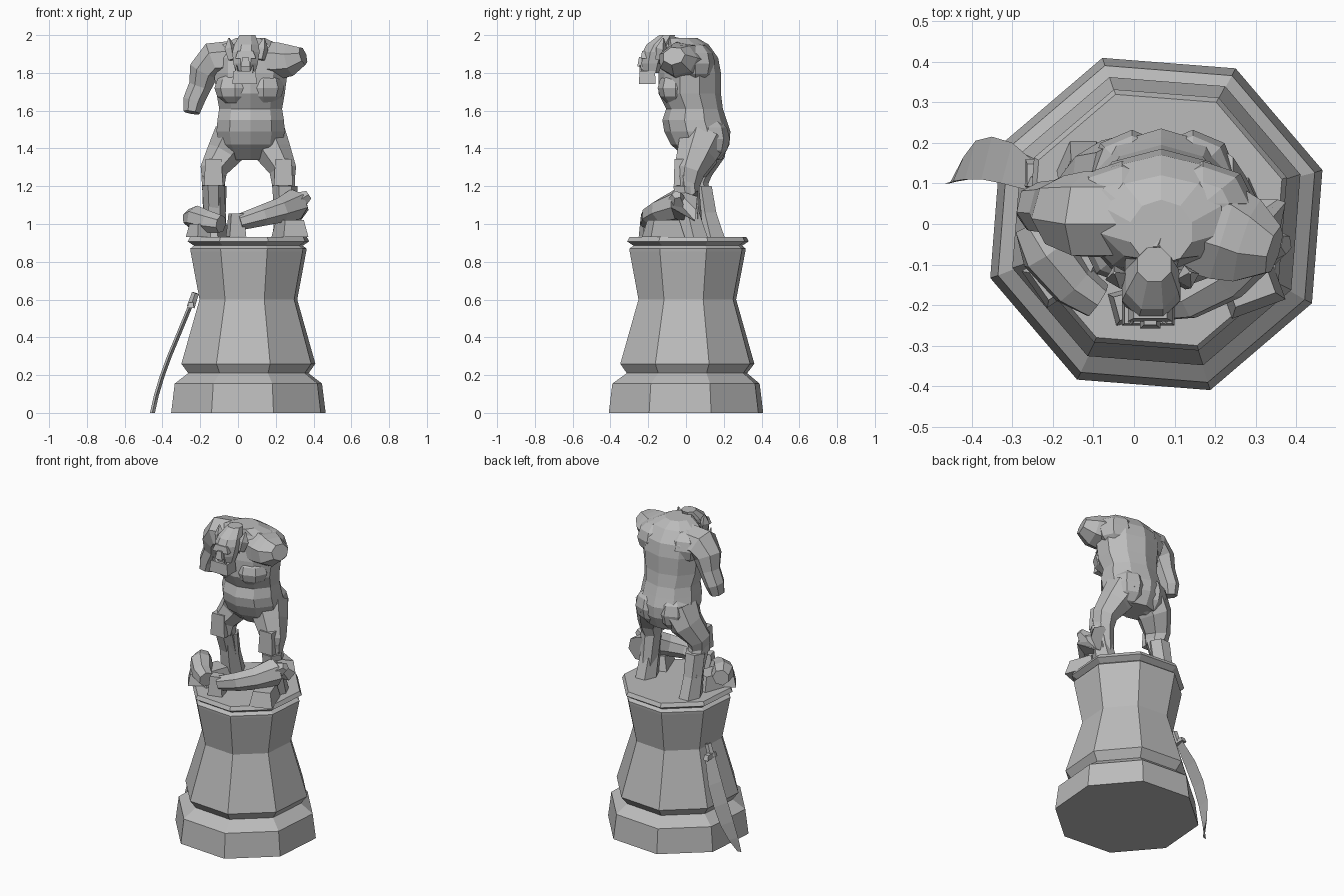
import bpy, bmesh, math
from mathutils import Vector, Matrix

default_cube = bpy.data.objects.get("Cube")
if default_cube:
    bpy.data.objects.remove(default_cube)

# One stone material for everything
stone = bpy.data.materials.new("grey stone")
stone.use_nodes = True
colour = (0.5, 0.5, 0.5, 1)
stone.diffuse_color = colour
stone.node_tree.nodes["Principled BSDF"].inputs["Base Color"].default_value = colour


def finish(name, bm):
    """Turn a bmesh into a flat shaded stone object."""
    bmesh.ops.recalc_face_normals(bm, faces=bm.faces)
    mesh = bpy.data.meshes.new(name)
    bm.to_mesh(mesh)
    bm.free()
    mesh.materials.append(stone)
    obj = bpy.data.objects.new(name, mesh)
    bpy.context.collection.objects.link(obj)


def skin(name, rings):
    """Bridge equal rings of points and cap both ends."""
    bm = bmesh.new()
    loops = [[bm.verts.new(point) for point in ring] for ring in rings]
    sides = len(loops[0])
    for lower, upper in zip(loops, loops[1:]):
        for i in range(sides):
            j = (i + 1) % sides
            bm.faces.new((lower[i], lower[j], upper[j], upper[i]))
    bm.faces.new(loops[0])
    bm.faces.new(loops[-1])
    finish(name, bm)


def circle(sides, turn):
    angles = [math.radians(turn) + math.tau * i / sides for i in range(sides)]
    return [(math.cos(angle), math.sin(angle)) for angle in angles]


def stack(name, levels, sides=8, turn=22.5):
    """Horizontal rings, each given as x, y, z, x radius, y radius."""
    unit = circle(sides, turn)
    skin(name, [[(x + rx * c, y + ry * s, z) for c, s in unit]
                for x, y, z, rx, ry in levels])


def limb(name, joints, sides=7, flat=1.0):
    """Tapered limb through joints, each given as x, y, z, radius."""
    points = [Vector(joint[:3]) for joint in joints]
    unit = circle(sides, 15)
    rings = []
    for i, point in enumerate(points):
        along = points[min(i + 1, len(points) - 1)] - points[max(i - 1, 0)]
        along.normalize()
        side = along.cross(Vector((0, 1, 0))).normalized()
        other = along.cross(side)
        radius = joints[i][3]
        rings.append([point + radius * (c * side + flat * s * other)
                      for c, s in unit])
    skin(name, rings)


def lump(name, centre, size):
    """Rounded mass with broad facets."""
    bm = bmesh.new()
    bmesh.ops.create_uvsphere(bm, u_segments=8, v_segments=6, radius=1)
    place = Matrix.Translation(centre) @ Matrix.Diagonal((*size, 1))
    bmesh.ops.transform(bm, matrix=place, verts=bm.verts)
    finish(name, bm)


def block(name, centre, size, turn=0, taper=0.75):
    """Box with a narrower top."""
    bm = bmesh.new()
    bmesh.ops.create_cube(bm, size=1)
    for vert in bm.verts:
        if vert.co.z > 0:
            vert.co.x *= taper
            vert.co.y *= taper
    place = (Matrix.Translation(centre) @ Matrix.Rotation(math.radians(turn), 4, "Z")
             @ Matrix.Diagonal((*size, 1)))
    bmesh.ops.transform(bm, matrix=place, verts=bm.verts)
    finish(name, bm)


# Eight sided pedestal with waist and mouldings, leaning back slightly
outline = [(0.43, 0, 0), (0.41, 0.155, 0), (0.335, 0.21, 0.005), (0.373, 0.26, 0.007),
           (0.272, 0.6, 0.007), (0.322, 0.855, 0.008), (0.324, 0.87, 0.008),
           (0.302, 0.885, 0.01), (0.338, 0.908, 0.01), (0.325, 0.932, 0.01)]
stack("pedestal", [(0.055, y, z, r, r) for r, z, y in outline], turn=18)

# Torso, from hips to hunched shoulders
body = [(1.34, 0.1, 0.12, 0.09), (1.42, 0.075, 0.175, 0.155), (1.49, 0.06, 0.19, 0.175),
        (1.55, 0.045, 0.185, 0.17), (1.61, 0.045, 0.175, 0.15), (1.69, 0.02, 0.19, 0.165),
        (1.8, 0.02, 0.205, 0.165), (1.88, 0.02, 0.205, 0.15), (1.95, 0.01, 0.155, 0.11),
        (1.985, -0.02, 0.08, 0.08)]
stack("torso", [(0.067, y, z, rx, ry) for z, y, rx, ry in body], sides=10, turn=18)
for label, sign in (("left", 1), ("right", -1)):
    lump(label + "_chest", (0.06 + sign * 0.075, -0.055, 1.72), (0.11, 0.095, 0.09))
    lump(label + "_buttock", (0.07 + sign * 0.075, 0.12, 1.45), (0.11, 0.112, 0.12))
    lump(label + "_shoulder_blade", (0.07 + sign * 0.1, 0.05, 1.85), (0.13, 0.105, 0.11))

# Broken arms still joined to the body
limb("right_arm_stump", [(-0.04, 0.02, 1.87, 0.1), (-0.13, 0.02, 1.865, 0.1),
                         (-0.18, 0.03, 1.81, 0.082), (-0.2, 0.04, 1.73, 0.062),
                         (-0.235, 0.04, 1.65, 0.058), (-0.245, 0.03, 1.59, 0.045)], flat=1.1)
limb("left_arm_stump", [(0.1, 0.01, 1.87, 0.1), (0.22, -0.025, 1.865, 0.1),
                        (0.28, -0.045, 1.87, 0.088), (0.345, -0.065, 1.89, 0.05)], flat=1.25)

# Neck and head
limb("neck", [(0.055, 0.05, 1.88, 0.1), (0.05, -0.06, 1.895, 0.095), (0.045, -0.15, 1.89, 0.07)])
stack("head", [(0.04, -0.18, 1.8, 0.055, 0.05), (0.04, -0.175, 1.85, 0.07, 0.065),
               (0.042, -0.16, 1.91, 0.078, 0.075), (0.045, -0.14, 1.95, 0.07, 0.075),
               (0.05, -0.1, 2.0, 0.045, 0.045)])
block("jaw", (0.035, -0.205, 1.775), (0.13, 0.09, 0.07), taper=0.9)
block("brow", (0.04, -0.21, 1.895), (0.11, 0.06, 0.04))
block("nose", (0.04, -0.235, 1.86), (0.05, 0.045, 0.05), taper=0.6)
for label, sign in (("left", 1), ("right", -1)):
    x = 0.045 + sign * 0.075
    limb(label + "_ear", [(x, -0.14, 1.87, 0.022), (x + sign * 0.012, -0.13, 1.93, 0.03),
                          (x + sign * 0.018, -0.12, 1.985, 0.004)], sides=4)
    limb(label + "_tusk", [(0.035 + sign * 0.04, -0.235, 1.8, 0.012),
                           (0.035 + sign * 0.043, -0.245, 1.84, 0.003)], sides=4)

# Legs: thigh, knee, shin, boot and foot
legs = [("left", 0.15, 0.24, 0.25, 0.0, 0.04, 0.275, -0.12, 20),
        ("right", -0.02, -0.13, -0.125, 0.04, 0.13, -0.14, -0.06, -20)]
for label, hip_x, knee_x, foot_x, knee_y, foot_y, toe_x, toe_y, turn in legs:
    limb(label + "_thigh", [(hip_x, 0.09, 1.46, 0.115),
                            ((hip_x + knee_x) / 2, knee_y + 0.055, 1.37, 0.097),
                            (knee_x, knee_y + 0.015, 1.28, 0.074),
                            (knee_x, knee_y, 1.2, 0.06)], flat=1.15)
    block(label + "_knee", (knee_x, knee_y - 0.035, 1.275), (0.1, 0.06, 0.14), taper=0.85)
    limb(label + "_shin", [(knee_x, knee_y, 1.26, 0.065), (foot_x, foot_y, 0.95, 0.05)])
    stack(label + "_boot", [(foot_x, foot_y, 0.932, 0.065, 0.085),
                            (foot_x, foot_y - 0.03, 1.06, 0.06, 0.07),
                            (foot_x, foot_y - 0.05, 1.2, 0.065, 0.065)], sides=6, turn=0)
    block(label + "_foot", (toe_x, toe_y, 0.975), (0.14, 0.19, 0.09), turn)

# Left arm lying across the feet, raised at the broken end
limb("fallen_left_arm", [(0.29, 0.055, 1.09, 0.085), (0.29, -0.05, 1.1, 0.085),
                         (0.22, -0.13, 1.07, 0.068), (0.13, -0.18, 1.045, 0.058),
                         (0.01, -0.2, 1.01, 0.045)])
limb("fallen_arm_splinter", [(0.29, -0.05, 1.1, 0.07), (0.375, -0.05, 1.155, 0.025)], sides=5)
block("fallen_left_hand", (-0.01, -0.2, 0.995), (0.09, 0.08, 0.12), 15)

# Right forearm and fist fallen beside the other foot
limb("fallen_right_forearm", [(-0.25, 0.0, 1.03, 0.05), (-0.215, -0.07, 1.03, 0.068),
                              (-0.15, -0.15, 1.01, 0.06), (-0.09, -0.19, 1.0, 0.048)])
block("fallen_right_fist", (-0.2, -0.13, 0.965), (0.11, 0.11, 0.07), 35)

# Curved blade leaning on the pedestal: x, z, front y, back y
sections = [(-0.46, 0.0, 0.1, 0.105), (-0.44, 0.09, 0.105, 0.165), (-0.41, 0.19, 0.11, 0.205),
            (-0.37, 0.3, 0.11, 0.215), (-0.32, 0.42, 0.1, 0.2), (-0.262, 0.56, 0.085, 0.15)]
skin("sword_blade", [[(x - 0.006, front, z), (x + 0.006, front, z), (x + 0.02, back, z)]
                     for x, z, front, back in sections])
block("sword_guard", (-0.25, 0.11, 0.57), (0.035, 0.1, 0.03))
limb("sword_handle", [(-0.25, 0.1, 0.56, 0.022), (-0.225, 0.095, 0.635, 0.02)], sides=5)
